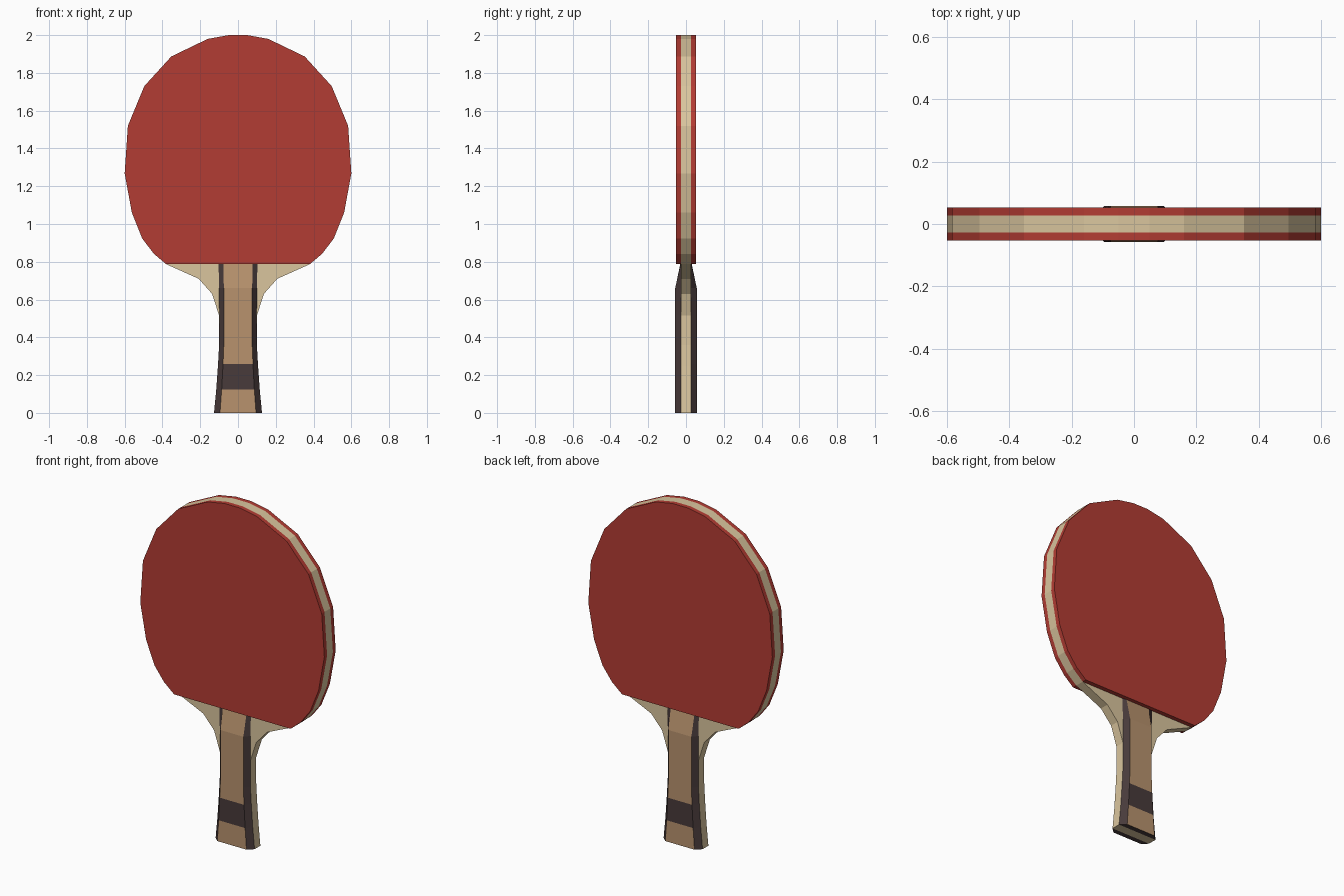
import bpy, bmesh

if "Cube" in bpy.data.objects:
    bpy.data.objects.remove(bpy.data.objects["Cube"])

def material(name, rgb):
    m = bpy.data.materials.new(name)
    m.diffuse_color = (*rgb, 1)
    m.use_nodes = True
    m.node_tree.nodes["Principled BSDF"].inputs["Base Color"].default_value = m.diffuse_color
    return m

RED = material("red_rubber", (0.45, 0.045, 0.033))
WOOD = material("pale_wood", (0.70, 0.56, 0.34))
TAN = material("tan_wood", (0.48, 0.29, 0.155))
DARK = material("dark_wood", (0.065, 0.043, 0.043))

def finish(name, bm, mats):
    bmesh.ops.recalc_face_normals(bm, faces=bm.faces)
    me = bpy.data.meshes.new(name)
    bm.to_mesh(me)
    bm.free()
    for m in mats:
        me.materials.append(m)
    ob = bpy.data.objects.new(name, me)
    bpy.context.collection.objects.link(ob)
    return ob

def slab(name, half, y0, y1, mat):
    """Extrude a half outline, mirrored in x, from y0 to y1."""
    outline = half + [(-x, z) for x, z in reversed(half)]
    bm = bmesh.new()
    f = bm.faces.new([bm.verts.new((x, y0, z)) for x, z in outline])
    ext = bmesh.ops.extrude_face_region(bm, geom=[f])["geom"]
    verts = [v for v in ext if isinstance(v, bmesh.types.BMVert)]
    bmesh.ops.translate(bm, verts=verts, vec=(0, y1 - y0, 0))
    return finish(name, bm, [mat])

# Half outlines: round head, then neck and flared grip
head = [(0.05, 2.0), (0.16, 1.98), (0.353, 1.887), (0.496, 1.73), (0.583, 1.52),
        (0.6, 1.268), (0.562, 1.06), (0.507, 0.923), (0.445, 0.842), (0.38, 0.787)]
neck = [(0.208, 0.71), (0.137, 0.63), (0.1, 0.515), (0.1, 0.36),
        (0.106, 0.25), (0.115, 0.125), (0.127, 0.0)]
CORE, RUBBER, GRIP = 0.027, 0.053, 0.057

# Wooden blade core and the two rubber sheets
slab("blade_core", head + neck, -CORE, CORE, WOOD)
slab("front_rubber", head, -RUBBER, -CORE, RED)
slab("back_rubber", head, CORE, RUBBER, RED)

# Handle scales: chamfered section lofted up the grip (z, base half width, depth)
stations = [(0.0, 0.127, GRIP), (0.125, 0.115, GRIP), (0.26, 0.1055, GRIP),
            (0.36, 0.1, GRIP), (0.515, 0.099, GRIP), (0.66, 0.1, GRIP), (0.79, 0.103, 0.03)]

def scale(name, side):
    bm = bmesh.new()
    rings = []
    for z, w, d in stations:
        inner = 0.75 * w
        section = [(-w, CORE), (-inner, d), (inner, d), (w, CORE)]
        rings.append([bm.verts.new((x, side * y, z)) for x, y in section])
    for i, (a, b) in enumerate(zip(rings, rings[1:])):
        for j in range(4):
            k = (j + 1) % 4
            f = bm.faces.new((a[j], a[k], b[k], b[j]))
            # tan centre strip broken by one dark band
            f.material_index = 0 if j == 1 and i != 1 else 1
    for ring in (rings[0], rings[-1]):
        bm.faces.new(ring).material_index = 1
    finish(name, bm, [TAN, DARK])

scale("front_handle_scale", -1)
scale("back_handle_scale", 1)
